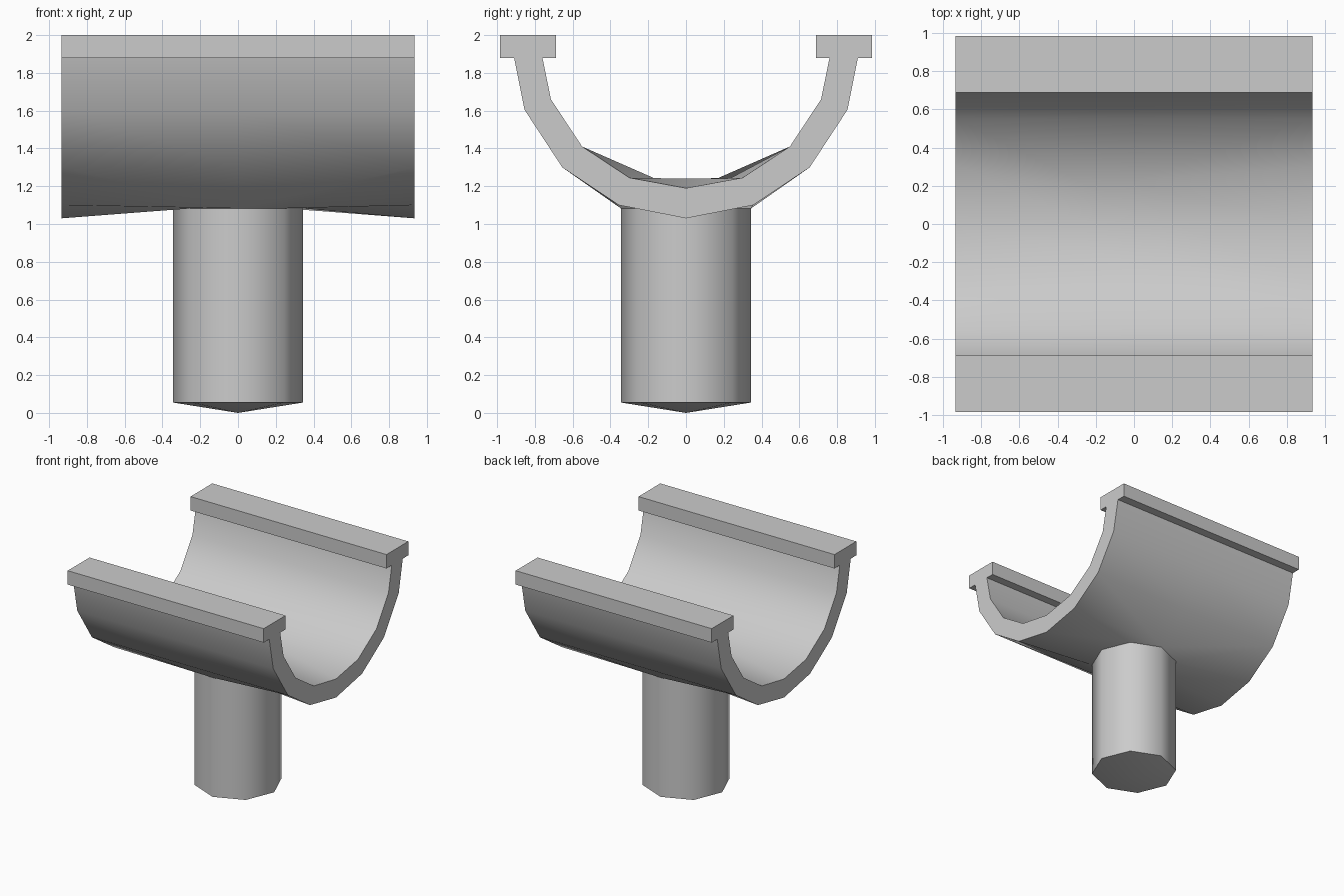
import bpy, bmesh, math

if "Cube" in bpy.data.objects:
    bpy.data.objects.remove(bpy.data.objects["Cube"])

HALF = 0.935                      # half length of the gutter
# half cross-section (y, z), from the middle up to the rim
OUTER = [(0, 1.03), (0.355, 1.10), (0.655, 1.30), (0.855, 1.605), (0.91, 1.88)]
INNER = [(0, 1.19), (0.30, 1.245), (0.55, 1.41), (0.715, 1.66), (0.76, 1.88)]
LIP = [(0.985, 1.88), (0.985, 2.0), (0.688, 2.0), (0.688, 1.88)]


def quarter_ring(r, z):
    return [(r * math.cos(a), r * math.sin(a), z) for a in (0, math.pi / 4, math.pi / 2)]


def at(x, p):
    return (x, p[0], p[1])


def build(name, quarter_faces):
    """Mirror a quarter of faces over x and y, then weld it."""
    bm = bmesh.new()
    for sx in (1, -1):
        for sy in (1, -1):
            for face in quarter_faces:
                pts = [(x * sx, y * sy, z) for x, y, z in face]
                if sx * sy < 0:
                    pts.reverse()
                bm.faces.new([bm.verts.new(p) for p in pts])
    bmesh.ops.remove_doubles(bm, verts=bm.verts, dist=1e-4)
    bmesh.ops.recalc_face_normals(bm, faces=bm.faces)
    mesh = bpy.data.meshes.new(name)
    bm.to_mesh(mesh)
    bm.free()
    obj = bpy.data.objects.new(name, mesh)
    bpy.context.collection.objects.link(obj)
    bpy.ops.object.select_all(action='DESELECT')
    obj.select_set(True)
    bpy.context.view_layer.objects.active = obj
    bpy.ops.object.shade_smooth_by_angle(angle=math.radians(50))
    return obj


def trough_bottom(profile, ring):
    """Panels joining the octagon to the end of the trough."""
    c, d, e = (at(HALF, p) for p in profile[:3])
    return [[c, d, ring[1], ring[0]],
            [d, e, ring[2], ring[1]],
            [e, at(0, profile[2]), ring[2]]]


# gutter: walls and rim swept along x
faces = []
wall = OUTER[2:] + LIP + INNER[:1:-1]
for a, b in zip(wall, wall[1:]):
    faces.append([at(0, a), at(HALF, a), at(HALF, b), at(0, b)])

# gutter: end section
for i in range(4):
    faces.append([at(HALF, p) for p in (OUTER[i], OUTER[i + 1], INNER[i + 1], INNER[i])])
faces.append([at(HALF, p) for p in [OUTER[4]] + LIP + [INNER[4]]])

# gutter: bottom blended into the outlet, outside and inside
outlet = quarter_ring(0.345, 1.083)
floor = quarter_ring(0.23, 1.24)
faces += trough_bottom(OUTER, outlet)
faces += trough_bottom(INNER, floor)
faces += [[(0, 0, 1.24), floor[i], floor[i + 1]] for i in range(2)]
build("gutter", faces)

# downpipe: eight sides with a shallow pointed end, closed on top
foot = quarter_ring(0.345, 0.055)
pipe = []
for i in range(2):
    pipe.append([foot[i], foot[i + 1], outlet[i + 1], outlet[i]])
    pipe.append([(0, 0, 0), foot[i + 1], foot[i]])
    pipe.append([(0, 0, 1.083), outlet[i], outlet[i + 1]])
build("downpipe", pipe)
